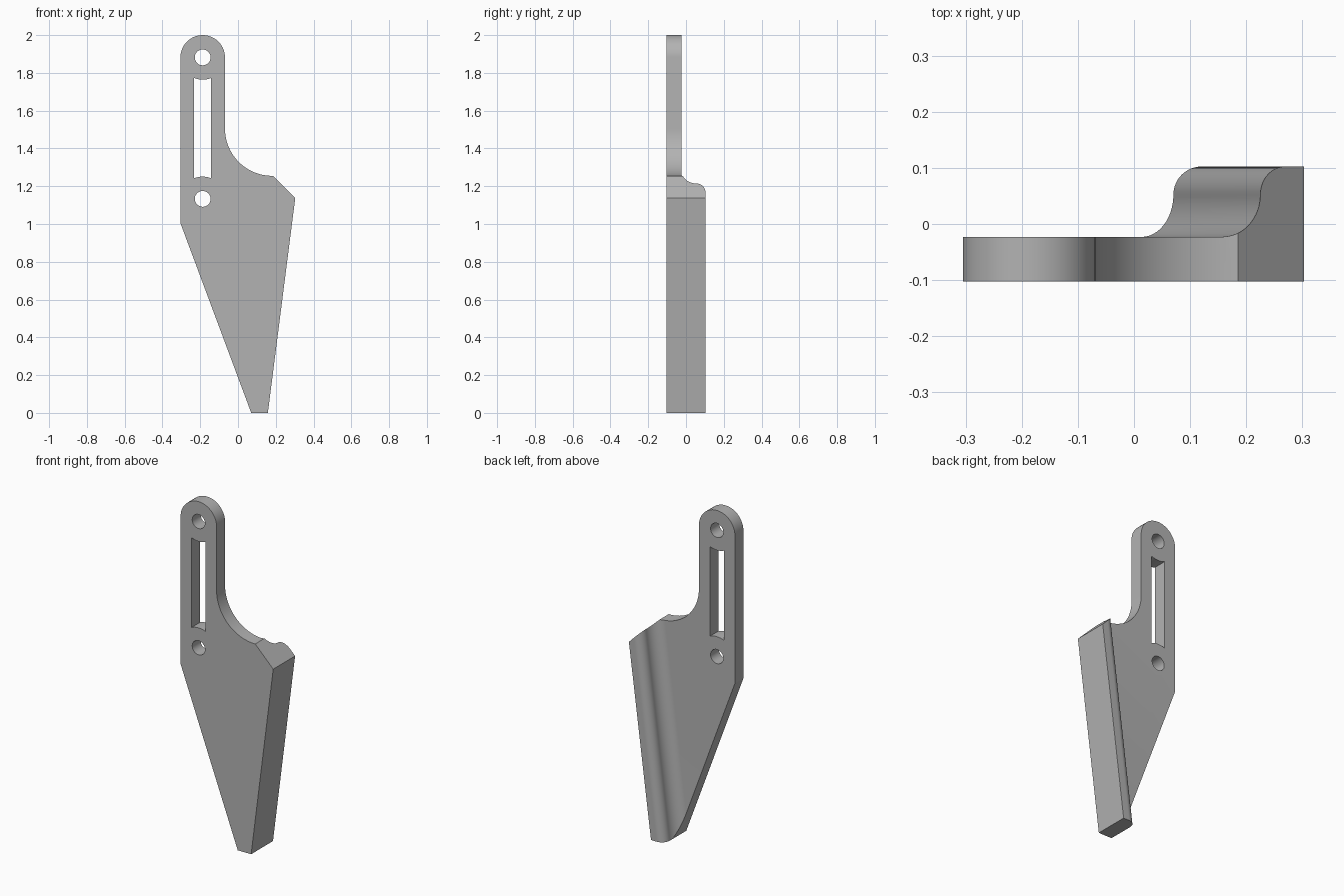
import bpy, bmesh
from math import sin, cos, radians, sqrt
from mathutils import Vector

cube = bpy.data.objects.get("Cube")
if cube:
    bpy.data.objects.remove(cube)

grey = bpy.data.materials.new("plain grey")
grey.use_nodes = True
grey.diffuse_color = (0.45, 0.45, 0.45, 1)
grey.node_tree.nodes["Principled BSDF"].inputs["Base Color"].default_value = grey.diffuse_color


def arc(cx, cy, r, start, end, n=24):
    steps = [radians(start + (end - start) * i / n) for i in range(n + 1)]
    return [(cx + r * cos(a), cy + r * sin(a)) for a in steps]


def prism(name, points, sweep):
    """Solid swept from a closed loop of 3D points."""
    bm = bmesh.new()
    face = bm.faces.new([bm.verts.new(p) for p in points])
    new = bmesh.ops.extrude_face_region(bm, geom=[face])["geom"]
    bmesh.ops.translate(bm, vec=sweep, verts=[v for v in new if isinstance(v, bmesh.types.BMVert)])
    bmesh.ops.recalc_face_normals(bm, faces=bm.faces)
    mesh = bpy.data.meshes.new(name)
    bm.to_mesh(mesh)
    bm.free()
    mesh.materials.append(grey)
    obj = bpy.data.objects.new(name, mesh)
    bpy.context.collection.objects.link(obj)
    return obj


def front_prism(name, outline):
    return prism(name, [(x, -0.3, z) for x, z in outline], Vector((0, 0.6, 0)))


def combine(target, tool, operation):
    mod = target.modifiers.new(operation.title(), 'BOOLEAN')
    mod.operation, mod.solver, mod.object = operation, 'EXACT', tool
    bpy.context.view_layer.objects.active = target
    bpy.ops.object.modifier_apply(modifier=mod.name)
    bpy.data.objects.remove(tool)


# Front outline: pointed blade, scooped shoulder and round-topped arm
hole_x, hole_zs, arm_r = -0.187, (1.133, 1.882), 0.118
outline = [(0.07, 0), (0.158, 0), (0.303, 1.137), (0.185, 1.255)]
outline += arc(0.181, 1.505, 0.25, 270, 180)
outline += arc(hole_x, hole_zs[1], arm_r, 0, 180, 40)
outline += [(-0.305, 1.005)]
bracket = front_prism("bracket", outline)

# Thickness profile: thin plate rising in an S curve to a thick rib along the slanted edge
low, high, step = -0.1025, 0.1025, -0.023
profile = [(-0.4, low), (-0.4, high)]
profile += arc(0.037, 0.0525, 0.05, 90, 0, 16)
profile += arc(0.1625, 0.0525, 0.0755, 180, 270, 16)
profile += [(1.5, step), (1.5, low)]
edge_start = Vector((0.158, 0, 0))
along = Vector((0.145, 0, 1.137)).normalized()
inward = Vector((-along.z, 0, along.x))
base = edge_start - along
section = prism("thickness_profile",
                [base + inward * u + Vector((0, y, 0)) for u, y in profile], along * 4)
combine(bracket, section, 'INTERSECT')

# Two round holes in the arm
for z in hole_zs:
    combine(bracket, front_prism("hole_cutter", arc(hole_x, z, 0.042, 0, 348.75, 31)), 'DIFFERENCE')

# Slot between them, its ends concentric with the holes
half = 0.045
spread = 90 - 67.6
slot = arc(hole_x, hole_zs[0], arm_r, 90 - spread, 90 + spread, 8)
slot += arc(hole_x, hole_zs[1], arm_r, 270 - spread, 270 + spread, 8)
combine(bracket, front_prism("slot_cutter", slot), 'DIFFERENCE')

bpy.ops.object.select_all(action='DESELECT')
bracket.select_set(True)
bpy.context.view_layer.objects.active = bracket
bpy.ops.object.shade_smooth_by_angle(angle=radians(20))
